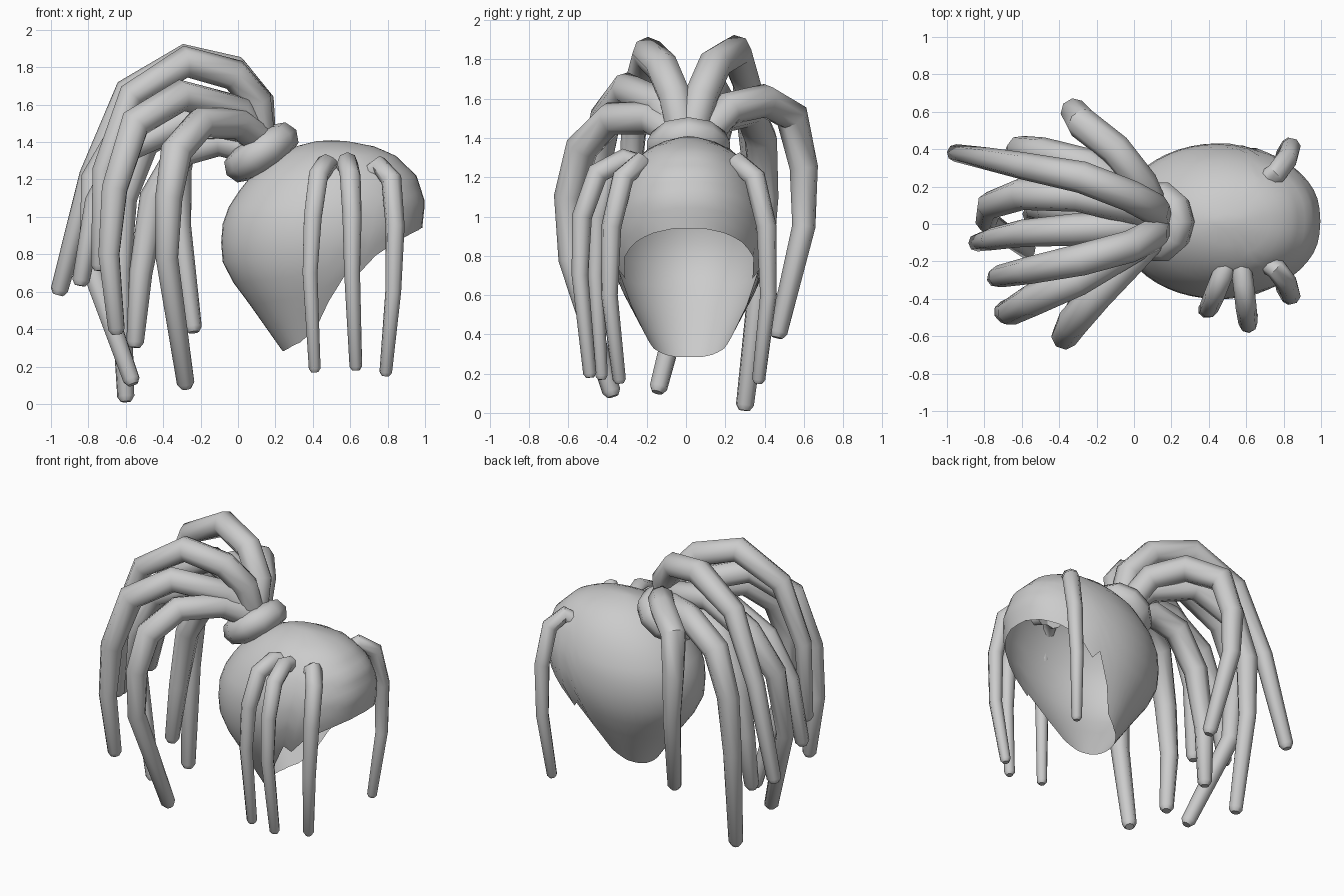
import bpy, bmesh, math
from mathutils import Vector

if "Cube" in bpy.data.objects:
    bpy.data.objects.remove(bpy.data.objects["Cube"])

mat = bpy.data.materials.new("hair_grey")
mat.diffuse_color = (0.6, 0.6, 0.6, 1)
mat.use_nodes = True
mat.node_tree.nodes["Principled BSDF"].inputs["Base Color"].default_value = mat.diffuse_color


def finish(ob, angle=50):
    """Select, colour and smooth a part."""
    bpy.ops.object.select_all(action='DESELECT')
    ob.select_set(True)
    bpy.context.view_layer.objects.active = ob
    if ob.type == 'CURVE':
        bpy.ops.object.convert(target='MESH')
        ob = bpy.context.object
    ob.data.materials.clear()
    ob.data.materials.append(mat)
    bpy.ops.object.shade_smooth_by_angle(angle=math.radians(angle))
    return ob


def lerp_table(table, t):
    """Interpolate rows whose first value is an ascending key."""
    if t <= table[0][0]:
        return table[0][1:]
    for a, b in zip(table, table[1:]):
        if t <= b[0]:
            f = (t - a[0]) / (b[0] - a[0])
            return [p + (q - p) * f for p, q in zip(a[1:], b[1:])]
    return table[-1][1:]


# --- Hair cap: open shell; height, back x, front x, half width
RINGS = [(.28, .24, .50, .16), (.45, .12, .66, .25), (.62, .0, .80, .34),
         (.70, -.07, .88, .375), (.80, -.09, .94, .405), (.94, -.09, .985, .42),
         (1.08, -.04, 1.0, .395), (1.22, .07, .955, .33), (1.33, .21, .84, .235),
         (1.38, .32, .72, .14), (1.405, .42, .58, .04)]
# Lower hairline: x, height
HAIRLINE = [(.24, .285), (.33, .33), (.44, .42), (.49, .57), (.58, .63),
            (.70, .77), (.85, .87), (.98, .94)]


def cap_point(z, a):
    back, front, w = lerp_table(RINGS, z)
    s = math.sin(a)
    if math.cos(a) > 0:   # fuller towards the forehead
        s = math.copysign(abs(s) ** .88, s)
    return Vector(((back + front) / 2 + (front - back) / 2 * math.cos(a),
                   w * s + .015, z))


def hem(a, tooth):
    """Height where a column of the cap meets the hairline."""
    z = 1.1
    while z > .285 and z > lerp_table(HAIRLINE, cap_point(z, a).x)[0]:
        z -= .004
    if .42 < cap_point(z, a).x < .7:
        z += .12 if tooth else -.02
    return z


COLS, ROWS = 48, 14
bm = bmesh.new()
top = bm.verts.new((.5, .015, 1.41))
columns = []
for i in range(COLS):
    a = 2 * math.pi * i / COLS
    low = hem(a, i % 2)
    col = []
    for j in range(ROWS):
        f = j / (ROWS - 1)
        z = 1.405 + (low - 1.405) * f ** 1.5
        col.append(bm.verts.new(cap_point(z, a)))
    columns.append(col)
for i in range(COLS):
    c, d = columns[i], columns[(i + 1) % COLS]
    bm.faces.new((top, c[0], d[0]))
    for j in range(ROWS - 1):
        bm.faces.new((c[j], c[j + 1], d[j + 1], d[j]))
me = bpy.data.meshes.new("hair_cap")
bm.to_mesh(me)
bm.free()
cap = bpy.data.objects.new("hair_cap", me)
bpy.context.collection.objects.link(cap)
finish(cap)

# --- Hair tie: chunky tilted ring
bpy.ops.mesh.primitive_torus_add(major_segments=10, minor_segments=8,
                                 major_radius=.13, minor_radius=.092,
                                 location=(.125, .012, 1.345),
                                 rotation=(0, math.radians(-33), 0))
tie = bpy.context.object
tie.name = "hair_tie"
finish(tie)


# --- Strands: tapered eight-sided tubes
def strand(name, points, thick, tip):
    cu = bpy.data.curves.new(name, 'CURVE')
    cu.dimensions = '3D'
    cu.bevel_depth = 1
    cu.bevel_resolution = 2
    cu.use_fill_caps = True
    last = Vector(points[-1])
    end = last + (last - Vector(points[-2])).normalized() * tip * .6
    pts = list(points) + [tuple(end)]
    sp = cu.splines.new('POLY')
    sp.points.add(len(pts) - 1)
    n = len(points) - 1
    for i, p in enumerate(pts):
        sp.points[i].co = (*p, 1)
        f = min(i / n, 1)
        sp.points[i].radius = thick + (tip - thick) * max(0, f - .5) / .5
    sp.points[-1].radius = tip * .6
    ob = bpy.data.objects.new(name, cu)
    bpy.context.collection.objects.link(ob)
    return finish(ob)


def tail(name, *points):
    strand("ponytail_" + name, points, .086, .047)


tail("top_back", (.12, .02, 1.4), (.11, .08, 1.62), (-.02, .15, 1.78),
     (-.28, .25, 1.84), (-.59, .31, 1.67), (-.79, .35, 1.22), (-.955, .38, .61))
tail("top_front", (.12, -.01, 1.4), (.1, -.06, 1.62), (-.02, -.12, 1.76),
     (-.28, -.19, 1.83), (-.57, -.25, 1.65), (-.72, -.28, 1.25), (-.74, -.29, .74))
tail("centre", (.12, 0, 1.38), (.05, -.01, 1.46), (-.08, -.02, 1.5),
     (-.32, -.03, 1.5), (-.6, -.05, 1.36), (-.76, -.08, 1.08), (-.84, -.1, .66))
tail("inner", (.09, .02, 1.36), (-.1, .05, 1.41), (-.3, .07, 1.35),
     (-.45, .08, 1.1), (-.52, .08, .7), (-.55, .05, .33))
tail("centre_back", (.1, .03, 1.4), (0, .08, 1.55), (-.3, .15, 1.62),
     (-.6, .16, 1.47), (-.77, .1, 1.2), (-.79, .02, .75), (-.57, -.14, .13))
tail("mid_front", (.1, -.03, 1.4), (0, -.12, 1.57), (-.3, -.3, 1.65),
     (-.55, -.41, 1.5), (-.66, -.47, 1.15), (-.69, -.47, .8), (-.65, -.45, .4))
tail("mid_back", (.1, .06, 1.4), (0, .15, 1.5), (-.25, .32, 1.54),
     (-.5, .38, 1.4), (-.61, .4, 1.1), (-.63, .38, .7), (-.6, .3, .04))
tail("low_front", (.13, -.03, 1.4), (0, -.17, 1.5), (-.2, -.38, 1.5),
     (-.33, -.53, 1.35), (-.37, -.6, 1.1), (-.38, -.59, .78), (-.28, -.38, .11))
tail("low_back", (.1, .08, 1.4), (.04, .22, 1.55), (-.1, .4, 1.59),
     (-.28, .54, 1.51), (-.32, .6, 1.25), (-.31, .6, .95), (-.24, .47, .41))


# --- Loose locks around the face
def lock(name, *points):
    strand("lock_" + name, points, .056, .034)


lock("rear", (.5, -.2, 1.25), (.47, -.28, 1.28), (.43, -.38, 1.22),
     (.4, -.45, 1.0), (.385, -.46, .7), (.41, -.43, .19))
lock("middle", (.57, -.21, 1.25), (.585, -.32, 1.29), (.6, -.45, 1.22),
     (.61, -.53, 1.0), (.61, -.54, .7), (.63, -.49, .2))
FRINGE = [(.7, .21, 1.22), (.76, .25, 1.27), (.82, .33, 1.2),
          (.84, .39, .95), (.83, .4, .6), (.79, .35, .17)]
for name, s, shift in (("fringe_right", -1, .01), ("fringe_left", 1, .02)):
    lock(name, *[(x, s * y + shift, z) for x, y, z in FRINGE])
